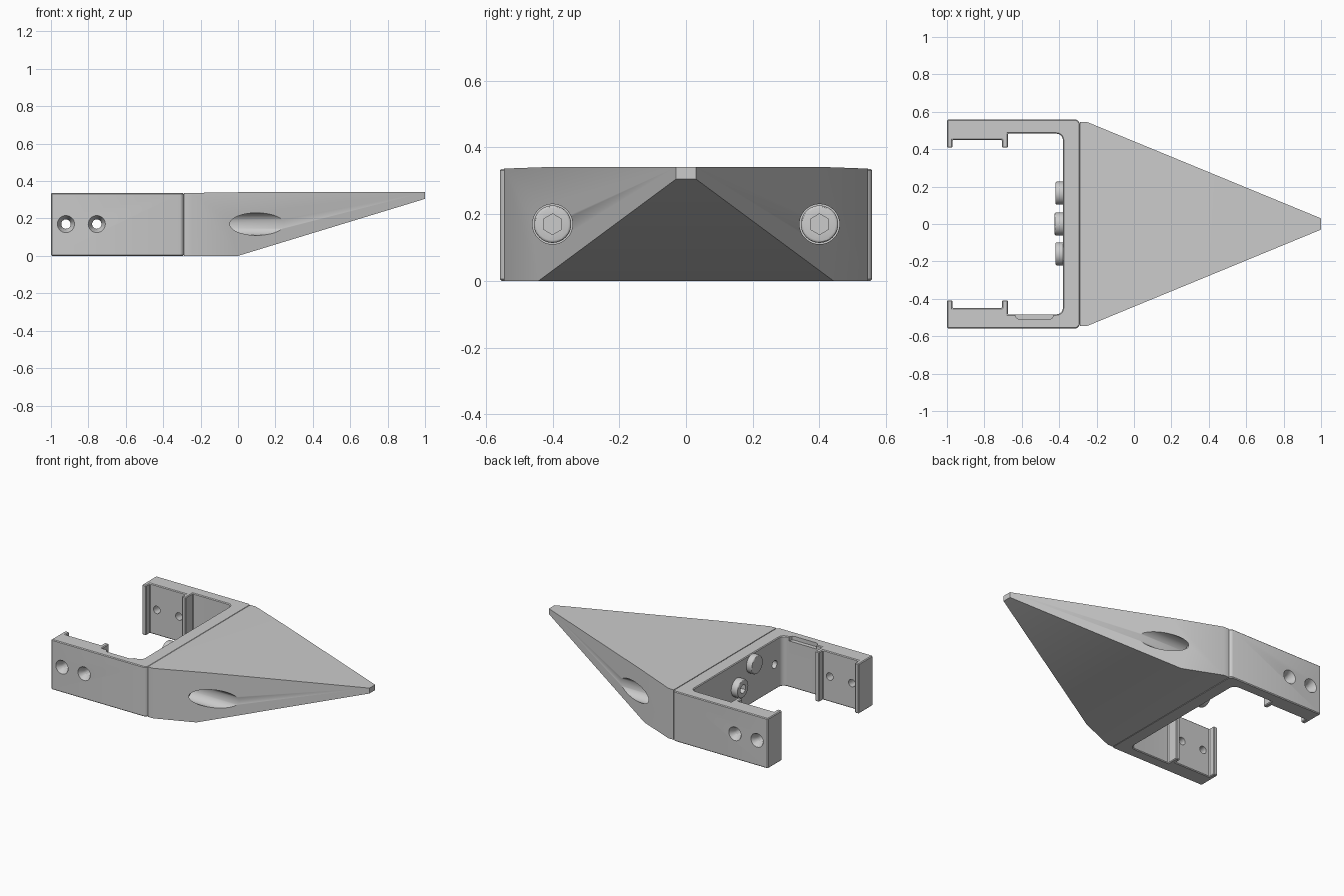
import bpy, bmesh, math
from mathutils import Matrix, Vector

if "Cube" in bpy.data.objects:
    bpy.data.objects.remove(bpy.data.objects["Cube"])

def make(name, bm):
    bmesh.ops.recalc_face_normals(bm, faces=bm.faces[:])
    me = bpy.data.meshes.new(name)
    bm.to_mesh(me)
    bm.free()
    ob = bpy.data.objects.new(name, me)
    bpy.context.collection.objects.link(ob)
    return ob

def prism(name, pts, z0, z1):
    bm = bmesh.new()
    face = bm.faces.new([bm.verts.new((x, y, z0)) for x, y in pts])
    new = bmesh.ops.extrude_face_region(bm, geom=[face])["geom"]
    bmesh.ops.translate(bm, vec=(0, 0, z1 - z0),
                        verts=[v for v in new if isinstance(v, bmesh.types.BMVert)])
    return make(name, bm)

def cyl(name, start, end, r1, r2=None, seg=48):
    a, b = Vector(start), Vector(end)
    d = b - a
    rot = d.to_track_quat('Z', 'Y').to_matrix().to_4x4()
    bm = bmesh.new()
    bmesh.ops.create_cone(bm, cap_ends=True, segments=seg, radius1=r1,
                          radius2=r1 if r2 is None else r2, depth=d.length,
                          matrix=Matrix.Translation((a + b) / 2) @ rot)
    return make(name, bm)

def apply(ob, mod):
    bpy.context.view_layer.objects.active = ob
    bpy.ops.object.modifier_apply(modifier=mod.name)

def bevel(ob, width, segments=1):
    m = ob.modifiers.new("bevel", 'BEVEL')
    m.width, m.segments, m.limit_method = width, segments, 'ANGLE'
    m.angle_limit = math.radians(35)
    apply(ob, m)

def cut(ob, cutter):
    m = ob.modifiers.new("cut", 'BOOLEAN')
    m.operation, m.solver, m.object = 'DIFFERENCE', 'EXACT', cutter
    apply(ob, m)
    bpy.data.objects.remove(cutter)

ZC = 0.17
parts = []

# U-shaped bracket with lipped arms and filleted inner corners
r = 0.035
fillet = [(-0.38 - r + r * math.sin(a), 0.483 - r + r * math.cos(a))
          for a in (math.radians(15 * i) for i in range(7))]
half = [(-0.29, 0.542), (-0.305, 0.558), (-1, 0.558), (-1, 0.408), (-0.97, 0.408),
        (-0.97, 0.45), (-0.705, 0.45), (-0.705, 0.408), (-0.675, 0.408),
        (-0.675, 0.483)] + fillet
bracket = prism("bracket", half + [(x, -y) for x, y in reversed(half)], 0, 0.336)
bevel(bracket, 0.005)
parts.append(bracket)

# Countersunk arm holes and screw holes through the cross wall
for s in (-1, 1):
    for x in (-0.92, -0.755):
        cut(bracket, cyl("hole_cutter", (x, s * 0.3, ZC), (x, s * 0.7, ZC), 0.025, seg=32))
        cut(bracket, cyl("sink_cutter", (x, s * 0.51, ZC), (x, s * 0.5585, ZC), 0.02, 0.046, 32))
    cut(bracket, cyl("hole_cutter", (-0.5, s * 0.4, ZC), (-0.2, s * 0.4, ZC), 0.026, seg=32))

# Shallow round-cornered notch in the top of one arm
notch = [(-0.635, -0.46), (-0.635, -0.49), (-0.628, -0.503), (-0.615, -0.51),
         (-0.45, -0.51), (-0.437, -0.503), (-0.43, -0.49), (-0.43, -0.46)]
cut(bracket, prism("notch_cutter", notch, 0.31, 0.4))

# Tapered wedge nose
bm = bmesh.new()
for x, y, z in [(-0.29, 0.545, 0), (-0.25, 0.545, 0), (0, 0.442, 0), (1, 0.03, 0.305),
                (1, 0.03, 0.341), (0.05, 0.4214, 0.341), (-0.25, 0.545, 0.3365),
                (-0.29, 0.545, 0.336)]:
    for s in (-1, 1):
        bm.verts.new((x, s * y, z))
bmesh.ops.convex_hull(bm, input=bm.verts[:])
bmesh.ops.dissolve_limit(bm, angle_limit=0.005, verts=bm.verts[:], edges=bm.edges[:])
wedge = make("wedge_nose", bm)
parts.append(wedge)

# Deep screw bores in the wedge, with socket-head screws
for s, side in ((-1, "right"), (1, "left")):
    y = s * 0.4
    cut(wedge, cyl("bore_cutter", (-0.21, y, ZC), (0.6, y, ZC), 0.06, seg=64))
    screw = cyl("screw_head_" + side, (-0.21, y, ZC), (-0.1, y, ZC), 0.056)
    bevel(screw, 0.008, 3)
    cut(screw, cyl("socket_cutter", (-0.15, y, ZC), (-0.08, y, ZC), 0.031, seg=6))
    parts.append(screw)

# Studs on the inside of the cross wall
for name, y, z, x in (("upper_stud", -0.16, 0.27, -0.42), ("lower_stud", 0.165, 0.07, -0.42),
                      ("centre_stud", 0, ZC, -0.425)):
    stud = cyl(name, (-0.36, y, z), (x, y, z), 0.062)
    bevel(stud, 0.01, 3)
    if name == "centre_stud":
        cut(stud, cyl("socket_cutter", (-0.39, y, z), (-0.45, y, z), 0.03, seg=6))
    parts.append(stud)

# Smooth round surfaces, keep hard edges
for ob in parts:
    bpy.ops.object.select_all(action='DESELECT')
    ob.select_set(True)
    bpy.context.view_layer.objects.active = ob
    bpy.ops.object.shade_smooth_by_angle(angle=math.radians(30))
